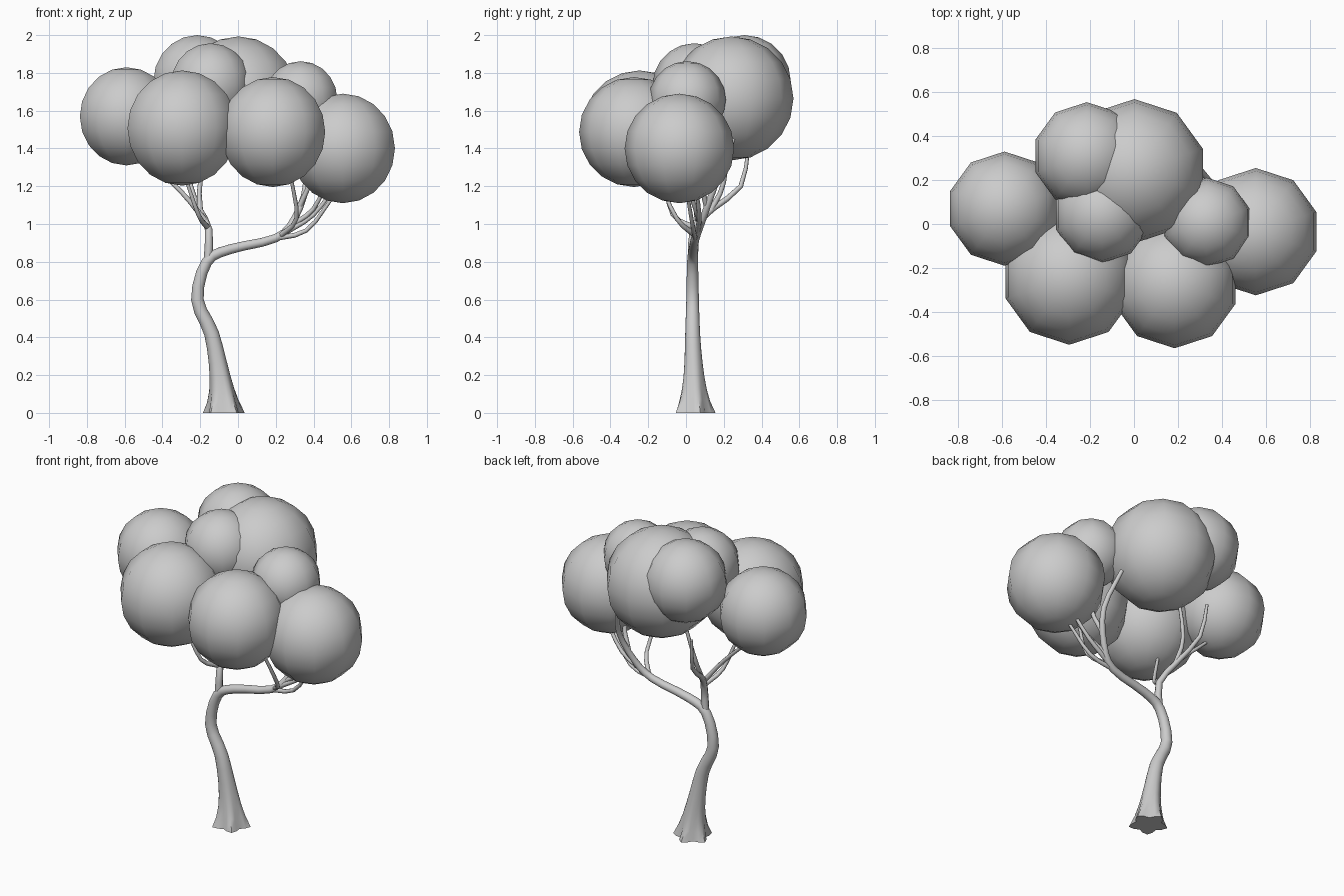
import bpy, bmesh, math
from mathutils import Vector

if "Cube" in bpy.data.objects:
    bpy.data.objects.remove(bpy.data.objects["Cube"])


def finish(bm, name):
    bmesh.ops.recalc_face_normals(bm, faces=bm.faces[:])
    me = bpy.data.meshes.new(name)
    bm.to_mesh(me)
    bm.free()
    ob = bpy.data.objects.new(name, me)
    bpy.context.collection.objects.link(ob)
    bpy.ops.object.select_all(action='DESELECT')
    ob.select_set(True)
    bpy.context.view_layer.objects.active = ob
    bpy.ops.object.shade_smooth_by_angle(angle=math.radians(60))


def smooth_path(ctrl, steps):
    """Catmull-Rom curve through the control points."""
    c = [Vector(p) for p in ctrl]
    c = [2 * c[0] - c[1]] + c + [2 * c[-1] - c[-2]]
    out = []
    for p, q, r, s in zip(c, c[1:], c[2:], c[3:]):
        for i in range(steps):
            t = i / steps
            out.append(q + (r - p) * t / 2 + (p - 2.5 * q + 2 * r - s / 2) * t * t
                       + (1.5 * (q - r) + (s - p) / 2) * t ** 3)
    return out + [c[-2]]


def tube(name, ctrl, r0, r1, sides=8, steps=2, flare=0.0):
    """Tapered limb; flare widens it into five root lobes near the ground."""
    bm = bmesh.new()
    pos = smooth_path(ctrl, steps)
    last = len(pos) - 1
    side, rings = Vector((1, 0, 0)), []
    for i, p in enumerate(pos):
        d = (pos[min(i + 1, last)] - pos[max(i - 1, 0)]).normalized()
        if flare and i == 0:
            d = Vector((0, 0, 1))        # flat cut on the ground
        side = (side - d * side.dot(d)).normalized()
        other = d.cross(side)
        radius = r0 + (r1 - r0) * i / last + flare * math.exp(-p.z / .16)
        lobe = .2 * math.exp(-p.z / .12) if flare else 0
        ring = []
        for k in range(sides):
            a = math.tau * k / sides
            r = radius * (1 + lobe * math.cos(5 * a - 1.57))
            ring.append(bm.verts.new(p + r * (math.cos(a) * side + math.sin(a) * other)))
        rings.append(ring)
    for a, b in zip(rings, rings[1:]):
        for k in range(sides):
            n = (k + 1) % sides
            bm.faces.new((a[k], a[n], b[n], b[k]))
    bm.faces.new(rings[0])
    bm.faces.new(rings[-1])
    finish(bm, name)


# trunk with flared roots, running on into the right limb
tube("trunk", [(-.075, .04, 0), (-.095, .04, .19), (-.14, .035, .42), (-.215, .035, .6),
               (-.165, .035, .8), (-.04, .04, .867), (.2, .05, .925), (.3, .09, 1.03),
               (.36, .16, 1.22), (.3, .25, 1.45)], .042, .012, 20, 3, .055)

# left limb, ending in the rear foliage
tube("left_limb", [(-.16, .035, .79), (-.155, .04, .97), (-.205, .14, 1.08),
                   (-.25, .29, 1.2), (-.27, .33, 1.4)], .024, .009)

# thin branches: start, bend, end inside the foliage
for name, *ctrl in (
        ("left_branch_outer", (-.175, .06, 1.02), (-.3, .05, 1.17), (-.5, .07, 1.36)),
        ("left_branch_front", (-.16, .045, .98), (-.21, -.07, 1.05), (-.28, -.12, 1.25)),
        ("left_branch_back", (-.2, .13, 1.07), (-.2, .2, 1.22), (-.13, .23, 1.5)),
        ("right_branch_low", (.17, .05, .92), (.36, .04, .965), (.5, .01, 1.14)),
        ("right_branch_outer", (.25, .06, .955), (.4, .07, 1.05), (.53, .05, 1.22)),
        ("right_branch_inner", (.28, .075, .99), (.4, .05, 1.08), (.48, -.01, 1.25)),
        ("right_branch_front", (.22, .055, .935), (.31, -.05, 1.03), (.28, -.15, 1.25)),
        ("right_branch_upper", (.325, .11, 1.09), (.38, .07, 1.25), (.34, .01, 1.55))):
    tube(name, ctrl, .015, .009, steps=3)

# foliage balls of ten segments each: centre and radius
for name, x, y, z, r in (
        ("foliage_left", -.59, .07, 1.57, .26),
        ("foliage_front_left", -.295, -.245, 1.508, .305),
        ("foliage_front_right", .185, -.275, 1.487, .291),
        ("foliage_right", .555, -.035, 1.4, .29),
        ("foliage_right_top", .332, .007, 1.658, .204),
        ("foliage_middle_top", -.145, .045, 1.735, .222),
        ("foliage_back_left", -.215, .31, 1.755, .245),
        ("foliage_back", .002, .241, 1.665, .328)):
    bm = bmesh.new()
    bmesh.ops.create_uvsphere(bm, u_segments=10, v_segments=10, radius=r)
    bmesh.ops.translate(bm, verts=bm.verts[:], vec=(x, y, z))
    finish(bm, name)
